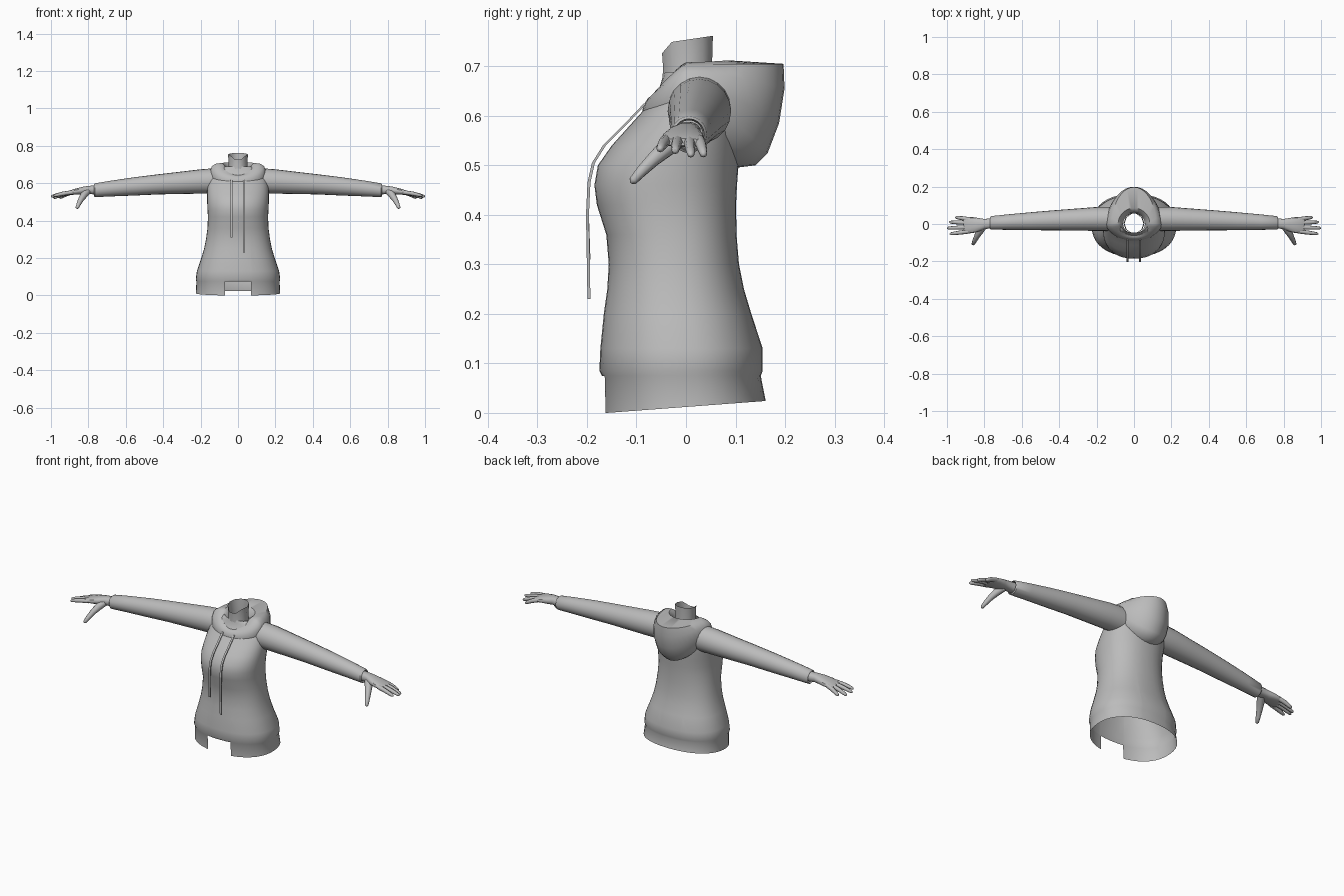
import bpy, bmesh, math
from mathutils import Vector

cloth = bpy.data.materials.new("plain grey")
cloth.diffuse_color = (0.5, 0.5, 0.5, 1)


def loft(name, rings, closed=True, cap_start=False, cap_end=False, mirror=False, angle=40):
    """Skin a list of point rings into one object."""
    bm = bmesh.new()
    vs = [[bm.verts.new(p) for p in r] for r in rings]
    n = len(rings[0])
    for a, b in zip(vs, vs[1:]):
        for i in range(n if closed else n - 1):
            j = (i + 1) % n
            bm.faces.new((a[i], a[j], b[j], b[i]))
    if cap_start:
        bm.faces.new(vs[0][::-1])
    if cap_end:
        bm.faces.new(vs[-1])
    bmesh.ops.recalc_face_normals(bm, faces=bm.faces)
    me = bpy.data.meshes.new(name)
    bm.to_mesh(me)
    bm.free()
    ob = bpy.data.objects.new(name, me)
    bpy.context.collection.objects.link(ob)
    me.materials.append(cloth)
    if mirror:
        ob.modifiers.new("mirror", 'MIRROR')
    bpy.ops.object.select_all(action='DESELECT')
    ob.select_set(True)
    bpy.context.view_layer.objects.active = ob
    bpy.ops.object.shade_smooth_by_angle(angle=math.radians(angle))
    return ob


def spow(v, p):
    return math.copysign(abs(v) ** p, v)


def oval(n, e=2.0):
    """Unit superellipse points."""
    return [(spow(math.cos(2 * math.pi * i / n), 2 / e),
             spow(math.sin(2 * math.pi * i / n), 2 / e)) for i in range(n)]


# Torso: height, half width, front y, back y
torso_keys = [
    (0.012, 0.226, -0.168, 0.161), (0.075, 0.222, -0.170, 0.151),
    (0.085, 0.226, -0.175, 0.155), (0.13, 0.220, -0.173, 0.155),
    (0.20, 0.196, -0.166, 0.132), (0.25, 0.181, -0.159, 0.117),
    (0.30, 0.171, -0.156, 0.107), (0.36, 0.163, -0.161, 0.102),
    (0.42, 0.161, -0.180, 0.101), (0.46, 0.163, -0.185, 0.103),
    (0.50, 0.165, -0.178, 0.106), (0.54, 0.165, -0.150, 0.109),
    (0.58, 0.164, -0.114, 0.109), (0.62, 0.158, -0.078, 0.105),
    (0.65, 0.147, -0.056, 0.097), (0.675, 0.120, -0.048, 0.085),
    (0.688, 0.075, -0.045, 0.060)]
rings = []
for k, (z, hw, f, b) in enumerate(torso_keys):
    cy, hy = (f + b) / 2, (b - f) / 2
    ring = []
    for c, s in oval(40, 2.25):
        y = cy + hy * s
        ring.append((hw * c, y, z + (0.075 * y if k == 0 else 0)))
    rings.append(ring)
torso = loft("torso", rings)

# Square notch in the front of the hem
bm = bmesh.new()
bm.from_mesh(torso.data)
for x in (-0.07, 0.07):
    bmesh.ops.bisect_plane(bm, geom=bm.verts[:] + bm.edges[:] + bm.faces[:],
                           plane_co=(x, 0, 0), plane_no=(1, 0, 0))
notch = [f for f in bm.faces if abs(f.calc_center_median().x) < 0.07
         and f.calc_center_median().y < 0 and f.calc_center_median().z < 0.075]
bmesh.ops.delete(bm, geom=notch, context='FACES')
bm.to_mesh(torso.data)
bm.free()

# Neck: open tube with a slanted, dipped top
low, mid, top = [], [], []
for c, s in oval(10):
    low.append((0.056 * c, 0.003 + 0.054 * s, 0.645))
    mid.append((0.050 * c, 0.003 + 0.052 * s, 0.70))
    top.append((0.053 * c, 0.003 + 0.054 * s, 0.754 + 0.008 * s - (0.02 if s < -0.9 else 0)))
loft("neck", [low, mid, top])

# Hood: radius and height profiles at the front, side and back, blended around the neck
front = [(0.050, 0.610), (0.055, 0.630), (0.062, 0.642), (0.070, 0.640), (0.078, 0.634),
         (0.084, 0.624), (0.088, 0.612), (0.088, 0.605), (0.085, 0.60)]
side = [(0.058, 0.660), (0.066, 0.690), (0.085, 0.708), (0.118, 0.704), (0.140, 0.690),
        (0.148, 0.665), (0.147, 0.635), (0.142, 0.610), (0.130, 0.59)]
back = [(0.056, 0.660), (0.064, 0.690), (0.085, 0.712), (0.197, 0.705), (0.199, 0.655),
        (0.188, 0.585), (0.165, 0.525), (0.140, 0.500), (0.100, 0.495)]
rings = []
for f, sd, b in zip(front, side, back):
    ring = []
    for i in range(40):
        t = 2 * math.pi * i / 40
        s = math.sin(t)
        end, w = (b, abs(s) ** 1.5) if s > 0 else (f, abs(s) ** 1.3)
        z = sd[1] + (end[1] - sd[1]) * w
        ring.append((sd[0] * math.cos(t), end[0] * s, z))
    rings.append(ring)
loft("hood", rings, angle=50)

# Sleeves: x, centre y, centre z, half depth, half height
sleeve_keys = [
    (0.12, 0.027, 0.612, 0.064, 0.068), (0.20, 0.027, 0.609, 0.064, 0.065),
    (0.30, 0.024, 0.602, 0.059, 0.060), (0.42, 0.020, 0.594, 0.054, 0.054),
    (0.55, 0.015, 0.583, 0.048, 0.049), (0.68, 0.010, 0.571, 0.041, 0.042),
    (0.765, 0.006, 0.562, 0.036, 0.037), (0.770, 0.006, 0.562, 0.031, 0.032),
    (0.750, 0.006, 0.562, 0.028, 0.029)]
loft("sleeve", [[(x, cy + ry * c, cz + rz * s) for c, s in oval(20)]
                for x, cy, cz, ry, rz in sleeve_keys], mirror=True)

# Palms
palm_keys = [
    (0.755, 0.004, 0.563, 0.027, 0.025), (0.80, 0.000, 0.564, 0.027, 0.022),
    (0.83, -0.004, 0.560, 0.036, 0.021), (0.865, -0.006, 0.555, 0.043, 0.017),
    (0.90, -0.007, 0.549, 0.044, 0.012), (0.912, -0.007, 0.547, 0.040, 0.007)]
loft("palm", [[(x, cy + ry * c, cz + rz * s) for c, s in oval(14, 2.4)]
              for x, cy, cz, ry, rz in palm_keys], cap_end=True, mirror=True)


def digit(name, path, radii):
    """Tapered finger along a path."""
    pts = [Vector(p) for p in path]
    rings = []
    for i, (p, r) in enumerate(zip(pts, radii)):
        d = (pts[min(i + 1, len(pts) - 1)] - pts[max(i - 1, 0)]).normalized()
        u = d.cross(Vector((0, 0, 1))).normalized()
        v = u.cross(d)
        rings.append([p + u * r * c + v * r * s for c, s in oval(8)])
    loft(name, rings, cap_end=True, mirror=True, angle=60)


# Fingers: base y, tip y, tip x, tip z
for name, y0, y1, x1, z1 in (("index_finger", -0.040, -0.053, 0.985, 0.532),
                             ("middle_finger", -0.017, -0.022, 1.000, 0.528),
                             ("ring_finger", 0.006, 0.010, 0.988, 0.520),
                             ("little_finger", 0.026, 0.036, 0.955, 0.520)):
    x0, z0 = 0.885, 0.551
    path = [(x0 + (x1 - x0) * t, y0 + (y1 - y0) * t, z0 + (z1 - z0) * t ** 1.4)
            for t in (0, 0.45, 0.75, 0.94, 1)]
    digit(name, path, (0.0115, 0.011, 0.0095, 0.0075, 0.003))

digit("thumb", [(0.805, -0.012, 0.555), (0.825, -0.040, 0.535), (0.840, -0.066, 0.512),
                (0.852, -0.090, 0.488), (0.860, -0.107, 0.469), (0.862, -0.111, 0.465)],
      (0.019, 0.019, 0.015, 0.012, 0.009, 0.003))

# Drawstrings hanging in front of the chest
for name, x, bottom in (("drawstring_short", -0.035, 0.31), ("drawstring_long", 0.033, 0.23)):
    path = [(-0.082, 0.625), (-0.125, 0.580), (-0.165, 0.540), (-0.187, 0.505),
            (-0.196, 0.465), (-0.199, 0.40), (-0.196, bottom)]
    rings = [[(x + dx, y + dy, z) for dx, dy in
              ((-0.005, -0.003), (0.005, -0.003), (0.005, 0.003), (-0.005, 0.003))]
             for y, z in path]
    loft(name, rings, cap_start=True, cap_end=True)
